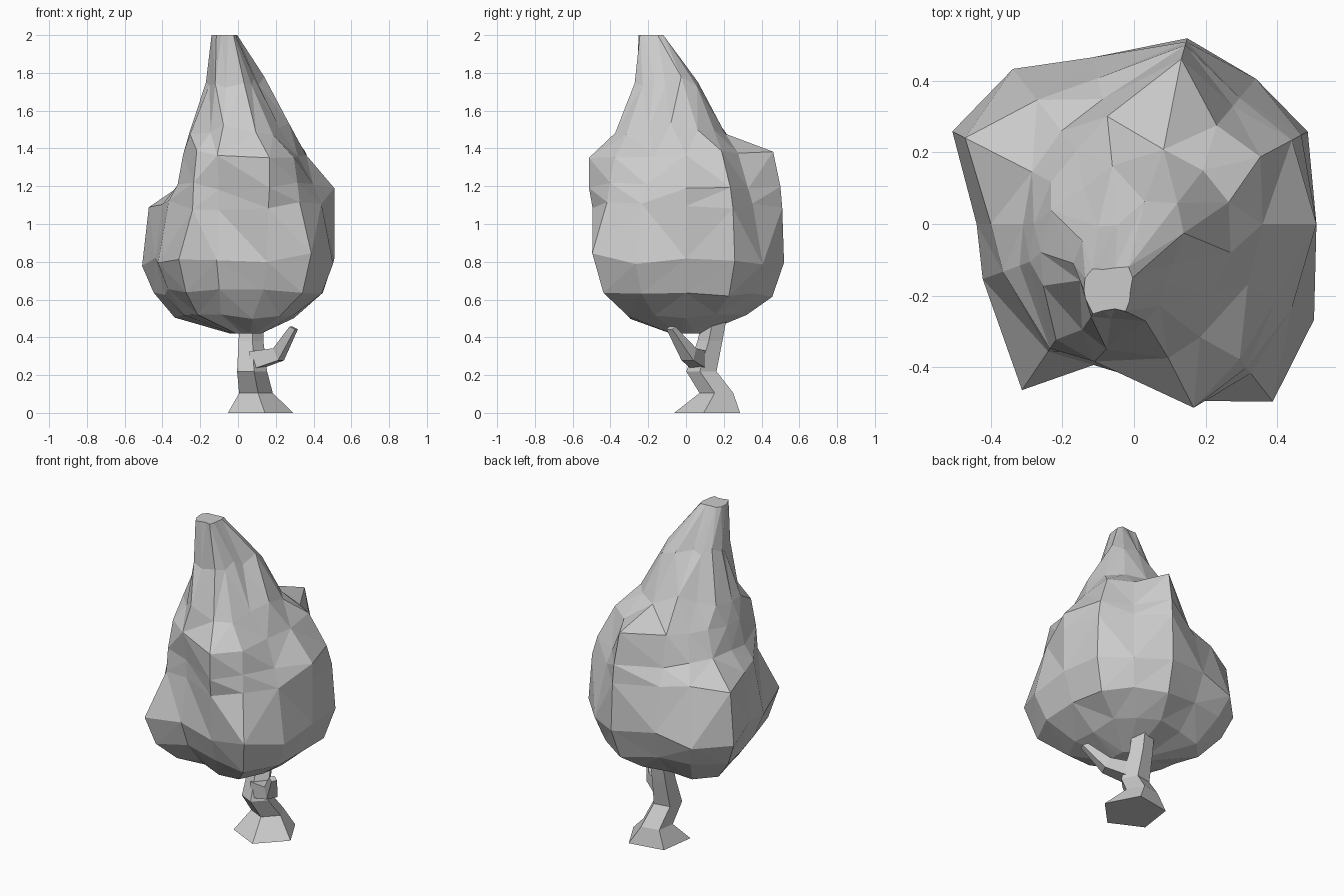
import bpy, bmesh, random
from math import cos, sin, radians
from mathutils import Vector

if "Cube" in bpy.data.objects:
    bpy.data.objects.remove(bpy.data.objects["Cube"])

random.seed(4)


def skin(name, rings, triangulate=False):
    """Bridge equal-sized rings of points and cap both ends."""
    bm = bmesh.new()
    loops = [[bm.verts.new(p) for p in ring] for ring in rings]
    n = len(loops[0])
    for a, b in zip(loops, loops[1:]):
        for i in range(n):
            j = (i + 1) % n
            bm.faces.new((a[i], a[j], b[j], b[i]))
    bm.faces.new(loops[0][::-1])
    bm.faces.new(loops[-1])
    if triangulate:
        quads = [f for f in bm.faces if len(f.verts) == 4]
        bmesh.ops.triangulate(bm, faces=quads, quad_method='SHORT_EDGE')
    bmesh.ops.recalc_face_normals(bm, faces=bm.faces[:])
    me = bpy.data.meshes.new(name)
    bm.to_mesh(me)
    bm.free()
    ob = bpy.data.objects.new(name, me)
    bpy.context.collection.objects.link(ob)
    return ob


def ngon(center, r, n, turn, u, v):
    c = Vector(center)
    return [c + r * (cos(turn + i * 6.28319 / n) * u + sin(turn + i * 6.28319 / n) * v)
            for i in range(n)]


# Trunk: crooked five-sided stem with a flared foot
X, Y, Z = Vector((1, 0, 0)), Vector((0, 1, 0)), Vector((0, 0, 1))
stem = [((.11, .12, 0), .185), ((.09, .165, .105), .095), ((.07, .085, .22), .085),
        ((.065, .13, .38), .07), ((.07, .17, .58), .065)]
skin("trunk", [ngon(c, r, 5, radians(-80), X, Y) for c, r in stem])

# Branch: four-sided, bending outwards then up
side = Vector((.45, .89, 0))
limb = [((.08, .08, .275), .07, Z), ((.215, .015, .31), .05, Vector((-.35, .2, .9))),
        ((.295, -.08, .45), .025, Vector((-.75, .4, .4)))]
skin("branch", [ngon(c, r, 4, radians(45), side, up.normalized()) for c, r, up in limb])

# Foliage: lobed crown; each ring is a radius per direction about its own centre
angles = [0, 28, 50, 74, 104, 128, 153, 180, 200, 236, 254, 288, 308, 332]
widest = [.51, .55, .53, .54, .48, .55, .57, .44, .45, .56, .41, .50, .63, .57]
shelf = [.51, .53, .46, .53, .42, .44, .53, .40, .39, .43, .37, .52, .53, .50]
above = [.51, .50, .43, .52, .36, .33, .32, .31, .34, .42, .37, .54, .51, .45]
lobes = [.36, .40, .36, .48, .31, .26, .26, .28, .31, .39, .40, .54, .48, .36]
neck = [.27, .30, .30, .30, .25, .23, .26, .26, .27, .26, .28, .31, .30, .25]
peak = [.13, .18, .22, .18, .11, .13, .14, .15, .14, .18, .16, .17, .15, .12]
tip = [.06, .075, .085, .065, .06, .075, .075, .07, .07, .08, .06, .055, .075, .065]
crown = [
    ((.04, .0, .42), [r * .16 for r in widest], 0),
    ((-.02, .0, .51), [r * .62 for r in widest], .015),
    ((.0, .0, .635), [r * .88 for r in widest], .025),
    ((.0, .0, .81), widest, .035),
    ((.0, .0, 1.10), shelf, .03),
    ((.0, .0, 1.20), above, .02),
    ((.0, .0, 1.37), lobes, .02),
    ((.0, -.08, 1.51), neck, .04),
    ((-.02, -.11, 1.75), peak, .03),
    ((-.07, -.185, 2.0), tip, 0),
]
rings = []
for (cx, cy, cz), radii, wobble in crown:
    rings.append([(cx + r * cos(radians(a)), cy + r * sin(radians(a)),
                   cz + random.uniform(-wobble, wobble)) for a, r in zip(angles, radii)])
skin("foliage", rings, True)
